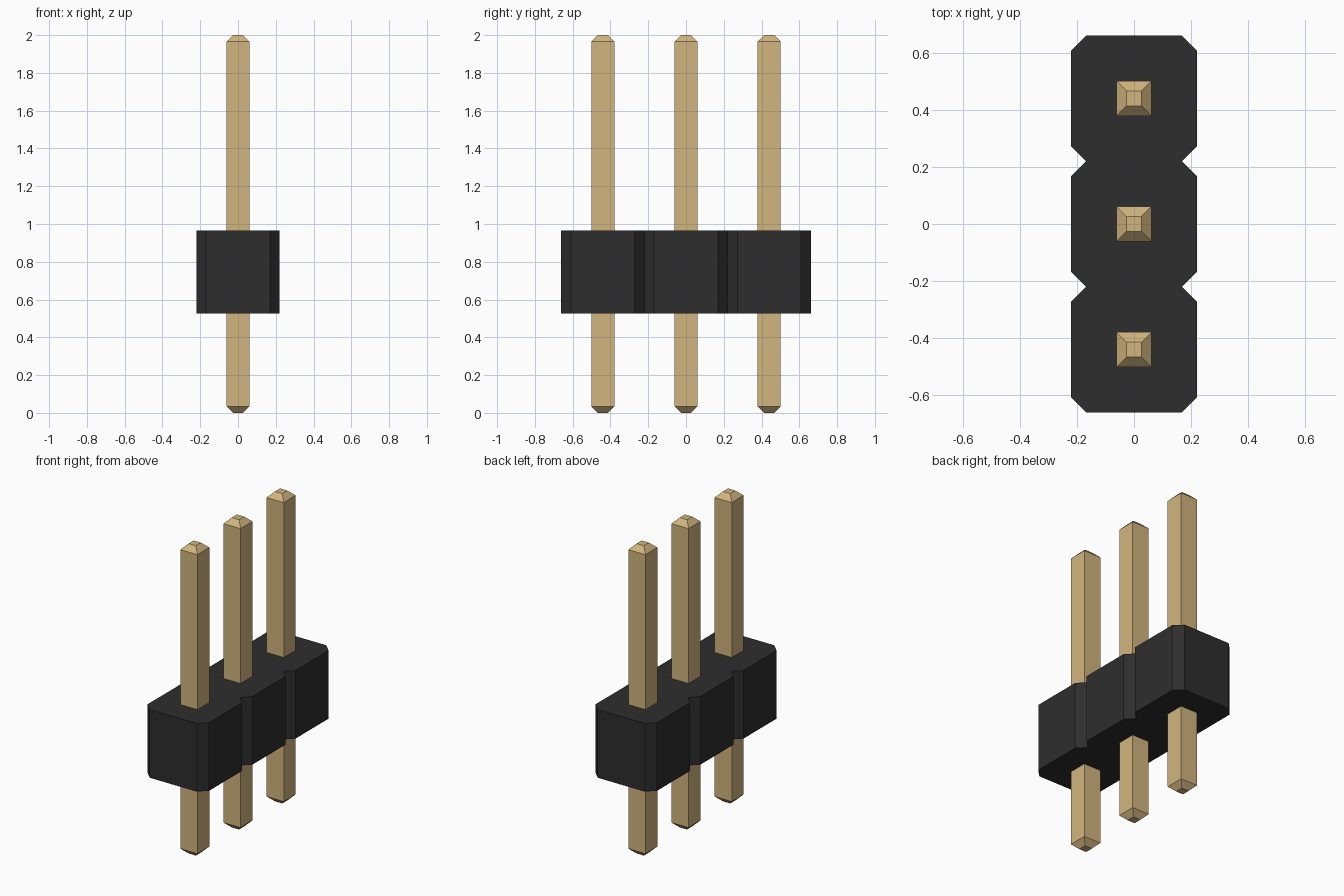
import bpy
import bmesh

cube = bpy.data.objects.get("Cube")
if cube:
    bpy.data.objects.remove(cube, do_unlink=True)

PITCH = 0.4405                 # spacing between pins
COUNT = 3
HALF = PITCH / 2               # half width of one housing block
CHAMFER = 0.052                # corner cut of each block
BODY_Z = (0.525, 0.965)
PIN_HALF, TIP_HALF, TIP_H = 0.061, 0.026, 0.035
ROWS = [(i - (COUNT - 1) / 2) * PITCH for i in range(COUNT)]


def material(name, rgb, roughness):
    mat = bpy.data.materials.new(name)
    mat.use_nodes = True
    mat.diffuse_color = (*rgb, 1)
    bsdf = mat.node_tree.nodes["Principled BSDF"]
    bsdf.inputs["Base Color"].default_value = (*rgb, 1)
    bsdf.inputs["Roughness"].default_value = roughness
    return mat


def loft(name, rings, mat):
    """Join equal-length rings of points into a closed, capped solid."""
    bm = bmesh.new()
    loops = [[bm.verts.new(p) for p in ring] for ring in rings]
    n = len(loops[0])
    for low, high in zip(loops, loops[1:]):
        for i in range(n):
            j = (i + 1) % n
            bm.faces.new((low[i], low[j], high[j], high[i]))
    bm.faces.new(loops[0][::-1])
    bm.faces.new(loops[-1])
    bmesh.ops.recalc_face_normals(bm, faces=bm.faces[:])
    mesh = bpy.data.meshes.new(name)
    bm.to_mesh(mesh)
    bm.free()
    mesh.materials.append(mat)
    obj = bpy.data.objects.new(name, mesh)
    bpy.context.collection.objects.link(obj)
    return obj


black = material("black plastic", (0.027, 0.027, 0.027), 0.6)
gold = material("gold metal", (0.64, 0.46, 0.21), 0.5)

# Housing: row of chamfered blocks sharing V-shaped notches
side = []
for k, y in enumerate(ROWS):
    if k == 0:
        side.append((HALF - CHAMFER, y - HALF))
    side += [(HALF, y - HALF + CHAMFER),
             (HALF, y + HALF - CHAMFER),
             (HALF - CHAMFER, y + HALF)]
outline = side + [(-x, y) for x, y in reversed(side)]
loft("housing", [[(x, y, z) for x, y in outline] for z in BODY_Z], black)

# Pins: square rods with tapered tips at both ends
sections = [(0, TIP_HALF), (TIP_H, PIN_HALF),
            (2 - TIP_H, PIN_HALF), (2, TIP_HALF)]
corners = [(-1, -1), (1, -1), (1, 1), (-1, 1)]
for label, y in zip(("front", "middle", "back"), ROWS):
    rings = [[(cx * h, y + cy * h, z) for cx, cy in corners]
             for z, h in sections]
    loft(label + "_pin", rings, gold)
